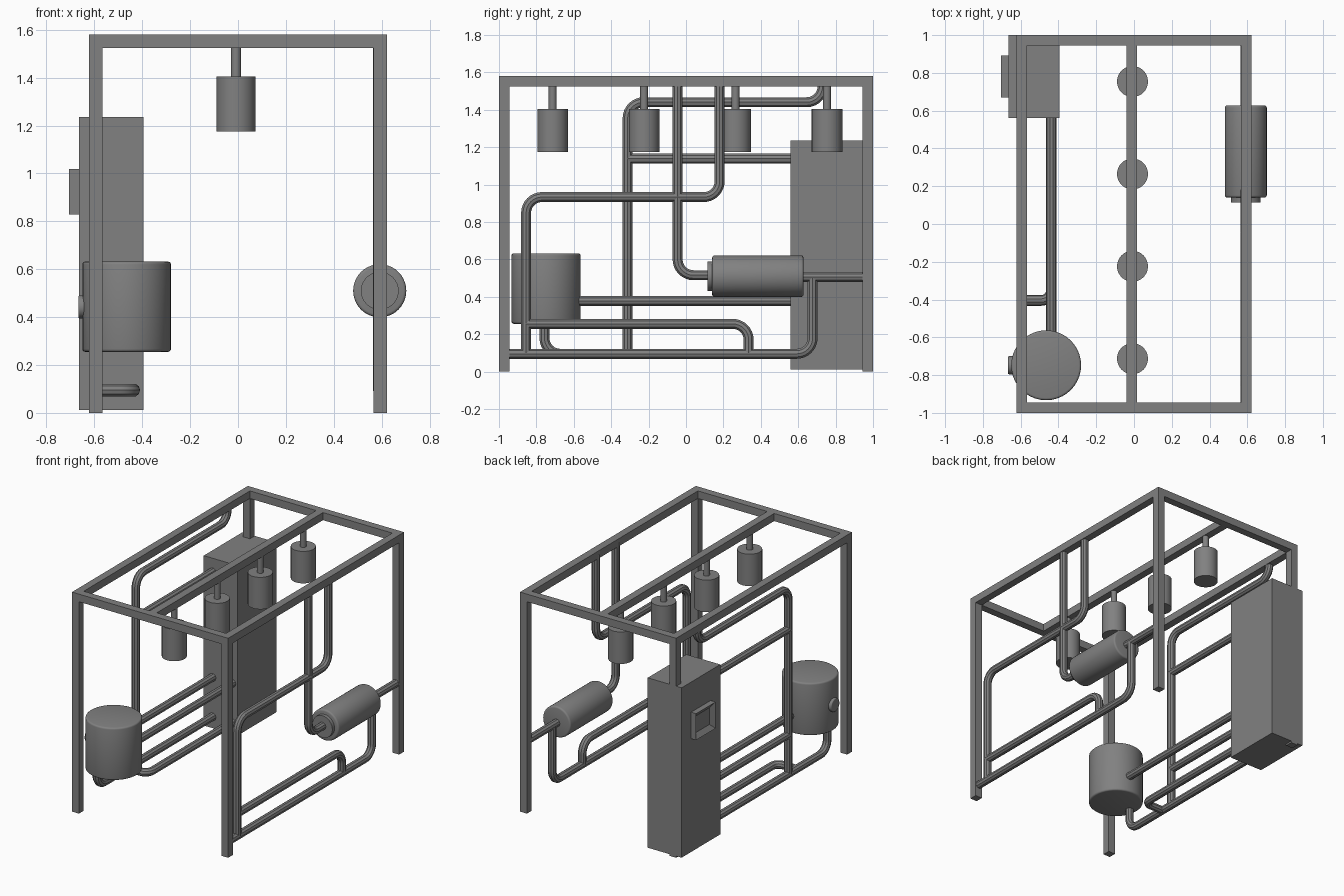
import bpy
import bmesh
from mathutils import Vector, Matrix

old = bpy.data.objects.get("Cube")
if old:
    bpy.data.objects.remove(old, do_unlink=True)

grey = bpy.data.materials.new("plain grey")
grey.use_nodes = True
grey.diffuse_color = (0.22, 0.22, 0.22, 1)
grey.node_tree.nodes["Principled BSDF"].inputs["Base Color"].default_value = (0.22, 0.22, 0.22, 1)


def finish(name, mesh, smooth=False):
    obj = bpy.data.objects.new(name, mesh)
    bpy.context.collection.objects.link(obj)
    mesh.materials.clear()
    mesh.materials.append(grey)
    if smooth:
        bpy.ops.object.select_all(action='DESELECT')
        obj.select_set(True)
        bpy.context.view_layer.objects.active = obj
        bpy.ops.object.shade_smooth_by_angle(angle=0.6)
    return obj


def from_bmesh(name, bm, smooth=False):
    mesh = bpy.data.meshes.new(name)
    bm.to_mesh(mesh)
    bm.free()
    return finish(name, mesh, smooth)


def box_bm(low, high):
    low, high = Vector(low), Vector(high)
    bm = bmesh.new()
    bmesh.ops.create_cube(bm, size=1)
    bmesh.ops.scale(bm, vec=high - low, verts=bm.verts)
    bmesh.ops.translate(bm, vec=(low + high) / 2, verts=bm.verts)
    return bm


def box(name, low, high):
    return from_bmesh(name, box_bm(low, high))


def cylinder(name, start, end, radius, bevel=0, sides=32):
    start, end = Vector(start), Vector(end)
    axis = end - start
    bm = bmesh.new()
    bmesh.ops.create_cone(bm, cap_ends=True, segments=sides, radius1=radius,
                          radius2=radius, depth=axis.length)
    if bevel:
        rims = [e for e in bm.edges if any(len(f.verts) > 4 for f in e.link_faces)]
        bmesh.ops.bevel(bm, geom=rims, offset=bevel, segments=3, profile=0.5, affect='EDGES')
    turn = axis.to_track_quat('Z', 'Y').to_matrix().to_4x4()
    bm.transform(Matrix.Translation((start + end) / 2) @ turn)
    return from_bmesh(name, bm, smooth=True)


def pipe(name, corners, bend=0.085, radius=0.028):
    """Round tube through the corners, with each inner corner bent."""
    corners = [Vector(c) for c in corners]
    path = [corners[0]]
    for before, corner, after in zip(corners, corners[1:], corners[2:]):
        to_a = (before - corner).normalized()
        to_b = (after - corner).normalized()
        centre = corner + (to_a + to_b) * bend
        quarter = [Vector((-to_b)).slerp(-to_a, i / 8) for i in range(9)]
        path += [centre + d * bend for d in quarter]
    path.append(corners[-1])
    curve = bpy.data.curves.new(name, 'CURVE')
    curve.dimensions = '3D'
    curve.bevel_depth = radius
    curve.bevel_resolution = 3
    curve.use_fill_caps = True
    spline = curve.splines.new('POLY')
    spline.points.add(len(path) - 1)
    for point, co in zip(spline.points, path):
        point.co = (*co, 1)
    temp = bpy.data.objects.new(name + " path", curve)
    bpy.context.collection.objects.link(temp)
    graph = bpy.context.evaluated_depsgraph_get()
    mesh = bpy.data.meshes.new_from_object(temp.evaluated_get(graph))
    bpy.data.objects.remove(temp, do_unlink=True)
    return finish(name, mesh, smooth=True)


# Frame: posts, side rails, cross rails and the middle rail
W, H, T = 0.622, 1.58, 0.055
for x, side in ((-W, "right"), (W - T, "left")):
    for y, end in ((-1, "front"), (1 - T, "back")):
        box(f"{end}_{side}_post", (x, y, 0), (x + T, y + T, H - T))
    box(f"{side}_top_rail", (x, -1, H - T), (x + T, 1, H))
for y, end in ((-1, "front"), (1 - T, "back")):
    box(f"{end}_top_rail", (-W + T, y, H - T), (W - T, y + T, H))
box("middle_rail", (-0.04, -1 + T, H - T), (0.015, 1 - T, H))

# Hanging canisters
for i in range(4):
    y = -0.713 + i * 0.489
    cylinder(f"canister_{i + 1}", (-0.008, y, 1.175), (-0.008, y, 1.405), 0.082)
    cylinder(f"canister_stem_{i + 1}", (-0.008, y, 1.4), (-0.008, y, 1.54), 0.021, sides=16)

# Cabinet and its recessed display
box("cabinet", (-0.665, 0.56, 0.012), (-0.395, 1, 1.235))
bm = box_bm((-0.705, 0.67, 0.828), (-0.66, 0.892, 1.018))
outer = [f for f in bm.faces if f.normal.x < -0.9]
bmesh.ops.inset_region(bm, faces=outer, thickness=0.035, use_even_offset=True)
bmesh.ops.translate(bm, vec=(0.025, 0, 0), verts=outer[0].verts)
from_bmesh("cabinet_display", bm)

# Tank with side port
cylinder("tank", (-0.465, -0.748, 0.255), (-0.465, -0.748, 0.632), 0.185, bevel=0.012, sides=40)
cylinder("tank_port", (-0.6, -0.748, 0.443), (-0.667, -0.748, 0.443), 0.048, bevel=0.006)

# Horizontal pump with stepped front cap
cylinder("pump", (0.592, 0.14, 0.51), (0.592, 0.628, 0.51), 0.111, bevel=0.012, sides=40)
cylinder("pump_cap", (0.592, 0.115, 0.51), (0.592, 0.16, 0.51), 0.079)

# Pipes on the pump side
L = 0.592
pipe("floor_pipe", [(L, -0.96, 0.095), (L, 0.677, 0.095), (L, 0.677, 0.5)])
pipe("low_loop_pipe", [(L, -0.855, 0.255), (L, 0.335, 0.255), (L, 0.335, 0.1)])
pipe("riser_pipe", [(L, -0.855, 0.1), (L, -0.855, 0.933), (L, 0.18, 0.933), (L, 0.18, 1.55)])
pipe("pump_feed_pipe", [(L, -0.045, 1.55), (L, -0.045, 0.515), (L, 0.13, 0.515)])
pipe("pump_outlet_pipe", [(L, 0.61, 0.505), (L, 0.96, 0.505)])

# Pipes on the cabinet side
R, M = -0.595, -0.437
pipe("tall_pipe", [(R, -0.312, 0.1), (R, -0.312, 1.44), (R, 0.73, 1.44), (R, 0.73, 1.54)])
pipe("upper_branch_pipe", [(R, -0.312, 1.138), (R, 0.58, 1.138)])
pipe("lower_branch_pipe", [(R, -0.312, 0.378), (R, 0.58, 0.378)])
pipe("tank_pipe", [(M, -0.6, 0.378), (M, 0.58, 0.378)])
pipe("tank_drain_pipe", [(R, -0.757, 0.27), (R, -0.757, 0.095), (R, 0.58, 0.095)])
pipe("drain_branch_pipe", [(R, -0.405, 0.095), (M, -0.405, 0.095), (M, 0.58, 0.095)], bend=0.055)
